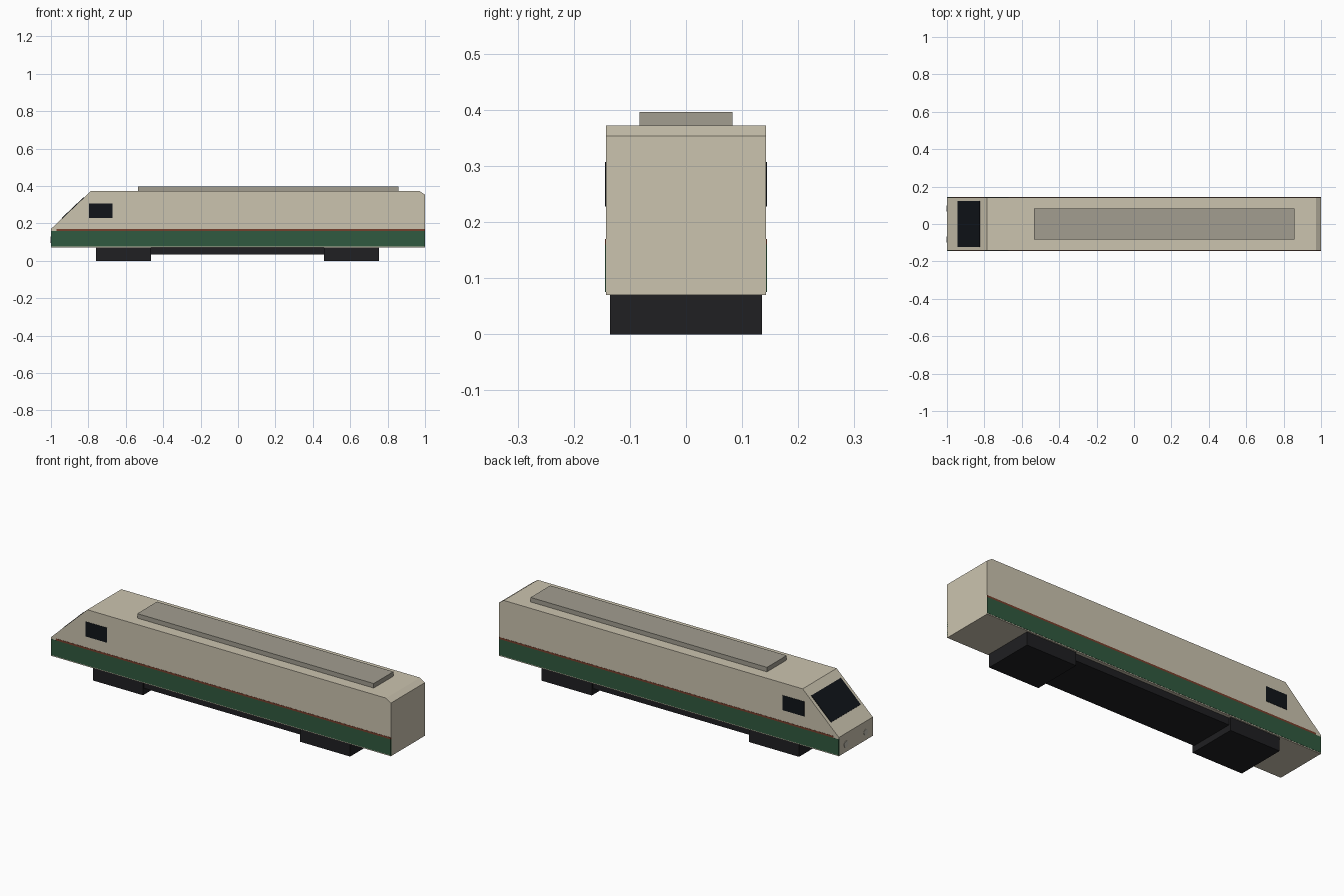
import bpy, bmesh, math
from mathutils import Matrix, Vector

if "Cube" in bpy.data.objects:
    bpy.data.objects.remove(bpy.data.objects["Cube"])


def material(name, rgb):
    m = bpy.data.materials.new(name)
    m.diffuse_color = (*rgb, 1)
    m.use_nodes = True
    m.node_tree.nodes["Principled BSDF"].inputs["Base Color"].default_value = m.diffuse_color
    return m


CREAM = material("cream", (0.60, 0.55, 0.43))
GREEN = material("green", (0.03, 0.10, 0.05))
RED = material("red_brown", (0.18, 0.05, 0.025))
GREY = material("roof_grey", (0.36, 0.34, 0.28))
BLACK = material("black", (0.014, 0.014, 0.016))
GLASS = material("glass", (0.005, 0.007, 0.01))
LAMP = material("lamp", (0.55, 0.52, 0.44))


def finish(bm, name, mat):
    bmesh.ops.recalc_face_normals(bm, faces=bm.faces)
    me = bpy.data.meshes.new(name)
    bm.to_mesh(me)
    bm.free()
    me.materials.append(mat)
    ob = bpy.data.objects.new(name, me)
    bpy.context.collection.objects.link(ob)
    return ob


def prism(name, profile, y0, y1, mat):
    """Extrude an x-z outline along y."""
    bm = bmesh.new()
    face = bm.faces.new([bm.verts.new((x, y0, z)) for x, z in profile])
    ext = bmesh.ops.extrude_face_region(bm, geom=[face])
    verts = [g for g in ext["geom"] if isinstance(g, bmesh.types.BMVert)]
    bmesh.ops.translate(bm, verts=verts, vec=(0, y1 - y0, 0))
    return finish(bm, name, mat)


def box(name, x0, x1, y0, y1, z0, z1, mat):
    return prism(name, [(x0, z0), (x1, z0), (x1, z1), (x0, z1)], y0, y1, mat)


# Body shell with raked nose and small rear roof chamfer
W = 0.143
prism("body", [(-1, 0.07), (1, 0.07), (1, 0.353), (0.972, 0.372),
               (-0.787, 0.372), (-1, 0.17)], -W, W, CREAM)

# Roof equipment fairing
box("roof_fairing", -0.535, 0.857, -0.083, 0.083, 0.37, 0.396, GREY)

# Underframe and bogies
box("underframe", -0.47, 0.465, -0.125, 0.125, 0.033, 0.07, BLACK)
for name, x0, x1 in (("front_bogie", -0.76, -0.465), ("rear_bogie", 0.46, 0.755)):
    box(name, x0, x1, -0.135, 0.135, 0, 0.07, BLACK)

# Stripes, cab side windows and headlights, mirrored left and right
for label, s in (("right", -1), ("left", 1)):
    ya, yb = s * (W - 0.005), s * (W + 0.001)
    box(label + "_green_band", -1, 1, ya, yb, 0.075, 0.16, GREEN)
    box(label + "_red_stripe", -0.97, 1, ya, yb, 0.16, 0.17, RED)
    box(label + "_cab_window", -0.797, -0.67, ya, yb + s * 0.0005, 0.228, 0.307, GLASS)
    bm = bmesh.new()
    bmesh.ops.create_cone(bm, cap_ends=True, segments=16, radius1=0.017, radius2=0.017,
                          depth=0.006,
                          matrix=Matrix.Translation((-0.999, s * 0.083, 0.112))
                          @ Matrix.Rotation(math.pi / 2, 4, 'Y'))
    finish(bm, label + "_headlight", LAMP)

# Windscreen plate lying on the nose slope
a, b = Vector((-1, 0.17)), Vector((-0.787, 0.372))
d = (b - a).normalized()
n = Vector((-d.y, d.x)) * 0.003
p, q = a.lerp(b, 0.28), a.lerp(b, 0.83)
prism("windscreen", [p - n, q - n, q + n, p + n], -0.124, 0.124, GLASS)
